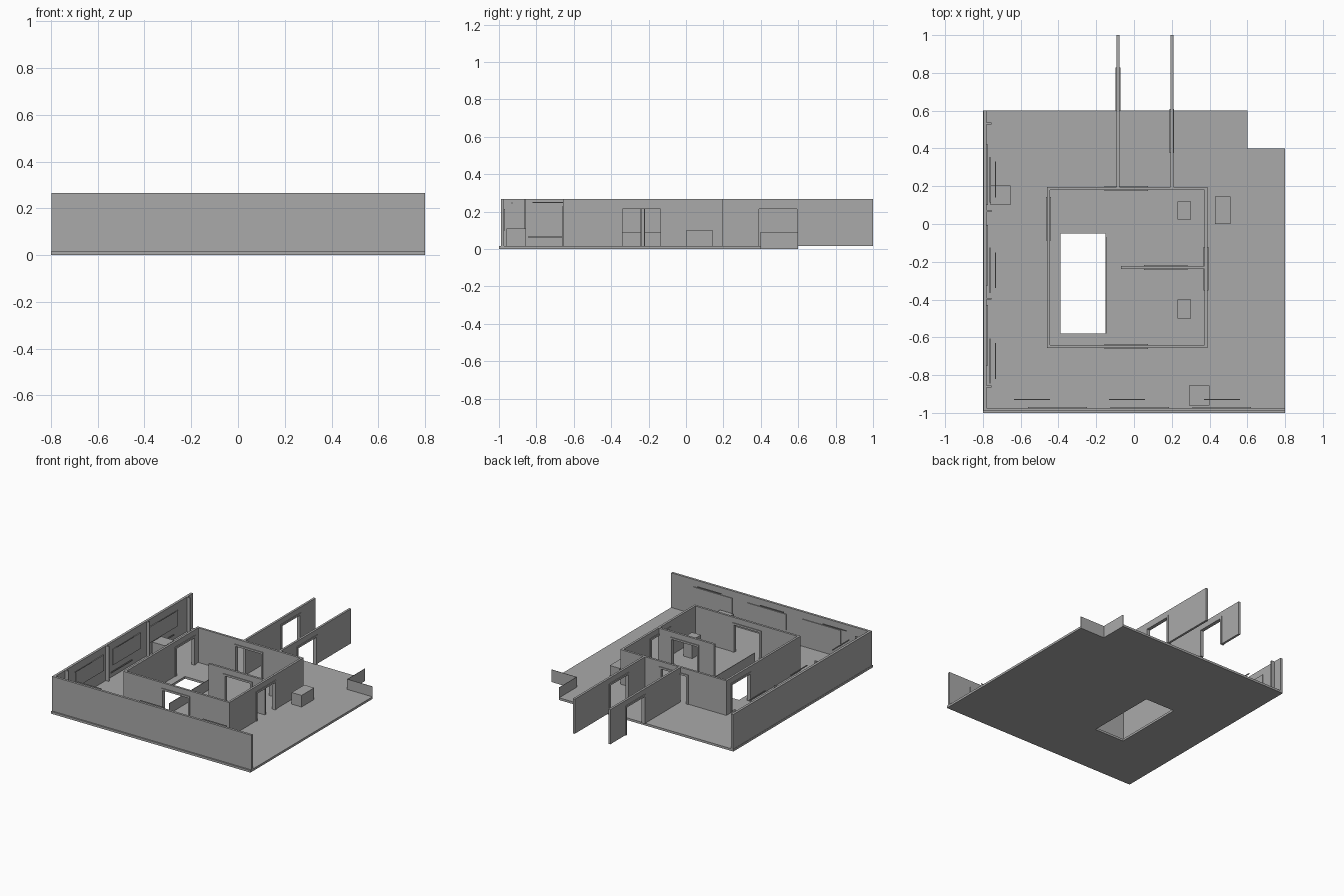
import bpy, bmesh

if "Cube" in bpy.data.objects:
    bpy.data.objects.remove(bpy.data.objects["Cube"])

FLOOR, TOP, DOOR_TOP = 0.016, 0.267, 0.22
DOOR_W = 0.215

grey = bpy.data.materials.new("plain grey")
grey.diffuse_color = (0.4, 0.4, 0.4, 1)
grey.use_nodes = True
grey.node_tree.nodes["Principled BSDF"].inputs["Base Color"].default_value = grey.diffuse_color


def finish(name, bm):
    bmesh.ops.recalc_face_normals(bm, faces=bm.faces)
    mesh = bpy.data.meshes.new(name)
    bm.to_mesh(mesh)
    bm.free()
    mesh.materials.append(grey)
    ob = bpy.data.objects.new(name, mesh)
    bpy.context.collection.objects.link(ob)
    return ob


def slab(name, us, vs, skip, place, depth):
    """Grid of cells with some left out, extruded along depth."""
    bm = bmesh.new()
    pts = [[bm.verts.new(place(u, v)) for v in vs] for u in us]
    for i in range(len(us) - 1):
        for j in range(len(vs) - 1):
            if (i, j) not in skip:
                bm.faces.new((pts[i][j], pts[i + 1][j], pts[i + 1][j + 1], pts[i][j + 1]))
    for v in [v for v in bm.verts if not v.link_faces]:
        bm.verts.remove(v)
    new = bmesh.ops.extrude_face_region(bm, geom=bm.faces[:], use_keep_orig=True)["geom"]
    bmesh.ops.translate(bm, vec=depth, verts=[g for g in new if isinstance(g, bmesh.types.BMVert)])
    return finish(name, bm)


def box(name, x0, x1, y0, y1, z0, z1):
    return slab(name, (x0, x1), (y0, y1), (), lambda u, v: (u, v, z0), (0, 0, z1 - z0))


def wall(name, axis, at, start, end, door=None, thick=0.016):
    """Wall along x or y, centred on 'at', with an optional framed doorway."""
    def build(part, us, vs, skip, t):
        if axis == "x":
            slab(part, us, vs, skip, lambda u, v: (u, at - t / 2, v), (0, t, 0))
        else:
            slab(part, us, vs, skip, lambda u, v: (at - t / 2, u, v), (t, 0, 0))
    if door is None:
        build(name, (start, end), (FLOOR, TOP), (), thick)
        return
    d1 = door + DOOR_W
    build(name, (start, door, d1, end), (FLOOR, DOOR_TOP, TOP), {(1, 0)}, thick)
    # slim surround standing just proud of the wall
    build(name + "_door_frame", (door - 0.008, door + 0.006, d1 - 0.006, d1 + 0.008),
          (FLOOR, DOOR_TOP - 0.006, DOOR_TOP + 0.008), {(1, 0)}, thick + 0.01)


# Floor with stairwell opening and a notched corner
slab("floor", (-0.8, -0.39, -0.15, 0.6, 0.8), (-1, -0.58, -0.05, 0.4, 0.6),
     {(1, 1), (3, 3)}, lambda u, v: (u, v, 0), (0, 0, FLOOR))
box("notch_side_rail", 0.597, 0.6, 0.397, 0.6, 0, 0.09)
box("notch_front_rail", 0.6, 0.8, 0.397, 0.4, 0, 0.09)
box("stairwell_rail", -0.146, -0.142, -0.58, -0.07, FLOOR, 0.09)

# Outer walls
box("west_wall", -0.798, -0.78, -0.99, 0.6, FLOOR, TOP)
box("south_wall", -0.78, 0.8, -0.99, -0.973, FLOOR, TOP)

# Inner room, partition and corridor
wall("room_south_wall", "x", -0.649, -0.46, 0.39, -0.148)
wall("room_north_wall", "x", 0.187, -0.46, 0.39, -0.148)
wall("room_west_wall", "y", -0.452, -0.641, 0.179, -0.08)
wall("room_east_wall", "y", 0.382, -0.641, 0.179, -0.345)
wall("room_partition", "x", -0.231, -0.07, 0.382, 0.06)
wall("corridor_west_wall", "y", -0.085, 0.195, 1.0, 0.605)
wall("corridor_east_wall", "y", 0.2, 0.195, 1.0, 0.385)

# Free-standing benches and pedestals
for i, (x0, x1, y0, y1, h) in enumerate([
        (0.43, 0.51, 0.0, 0.145, 0.1), (0.29, 0.4, -0.96, -0.855, 0.11),
        (-0.76, -0.655, 0.1, 0.205, 0.11),
        (0.23, 0.302, 0.025, 0.12, 0.15), (0.23, 0.302, -0.5, -0.4, 0.15)]):
    box(f"plinth_{i + 1}", x0, x1, y0, y1, FLOOR, h)

# West wall displays: panel, low rail and light bar per bay, posts between
for i in range(4):
    y = -0.86 + i * 0.464
    box(f"west_post_{i + 1}", -0.78, -0.755, y - 0.005, y + 0.005, FLOOR, TOP)
for i in range(3):
    y = -0.59 + i * 0.425
    box(f"west_panel_{i + 1}", -0.78, -0.774, y - 0.16, y + 0.16, 0.1, 0.215)
    y = -0.73 + i * 0.48
    box(f"west_low_rail_{i + 1}", -0.765, -0.759, y - 0.115, y + 0.125, 0.06, 0.067)
    box(f"west_light_bar_{i + 1}", -0.737, -0.731, y + 0.02 - 0.11, y + 0.1, 0.246, 0.252)

# South wall displays: panel and light bar
for i in range(3):
    x = -0.405 + i * 0.435
    box(f"south_panel_{i + 1}", x - 0.155, x + 0.155, -0.973, -0.968, 0.1, 0.215)
    x = -0.54 + i * 0.5025
    box(f"south_light_bar_{i + 1}", x - 0.095, x + 0.095, -0.933, -0.927, 0.243, 0.249)
